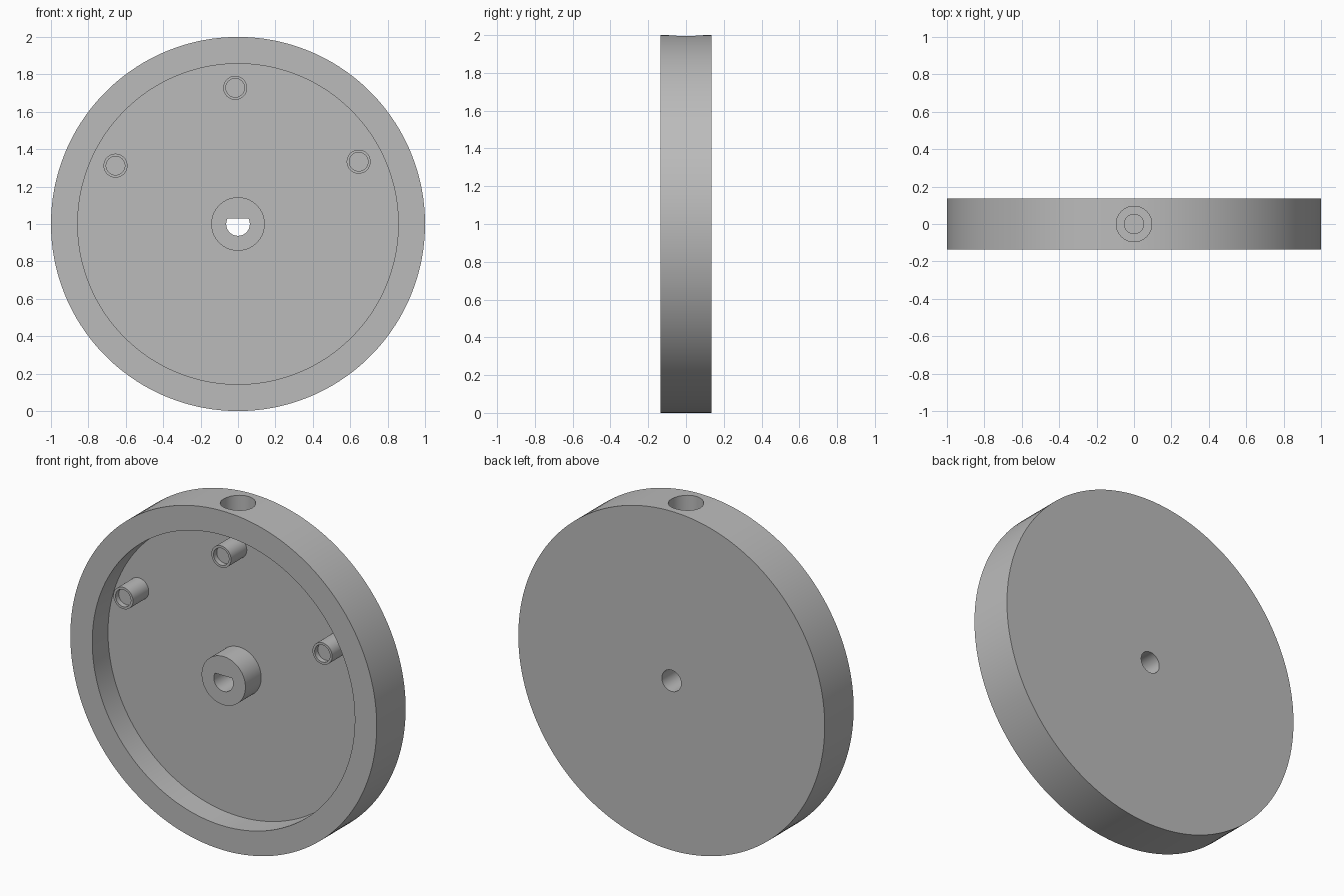
import bpy
import bmesh
from math import cos, sin, tau, radians

if "Cube" in bpy.data.objects:
    bpy.data.objects.remove(bpy.data.objects["Cube"], do_unlink=True)

FRONT, FLOOR, BACK = -0.135, 0.012, 0.135
CENTRE = 1.0

grey = bpy.data.materials.new("plain grey")
grey.use_nodes = True
grey.diffuse_color = (0.5, 0.5, 0.5, 1)
grey.node_tree.nodes["Principled BSDF"].inputs["Base Color"].default_value = (0.5, 0.5, 0.5, 1)


def cylinder(name, radius, start, end, x=0, z=CENTRE, segments=64, upright=False, flat=None):
    """Cylinder along y (or z when upright); flat cuts the top of its section."""
    bm = bmesh.new()
    rings = []
    for level in (start, end):
        ring = []
        for i in range(segments):
            a = tau * (i + 0.5) / segments
            u, v = radius * cos(a), radius * sin(a)
            if flat is not None:
                v = min(v, flat)
            ring.append(bm.verts.new((u, v, level) if upright else (x + u, level, z + v)))
        rings.append(ring)
    for ring in rings:
        bm.faces.new(ring)
    for i in range(segments):
        j = (i + 1) % segments
        bm.faces.new((rings[0][i], rings[0][j], rings[1][j], rings[1][i]))
    bmesh.ops.recalc_face_normals(bm, faces=bm.faces)
    mesh = bpy.data.meshes.new(name)
    bm.to_mesh(mesh)
    bm.free()
    mesh.materials.append(grey)
    obj = bpy.data.objects.new(name, mesh)
    bpy.context.collection.objects.link(obj)
    return obj


def activate(obj):
    bpy.ops.object.select_all(action="DESELECT")
    obj.select_set(True)
    bpy.context.view_layer.objects.active = obj


def cut(obj, cutter):
    activate(obj)
    mod = obj.modifiers.new("cut", "BOOLEAN")
    mod.operation = "DIFFERENCE"
    mod.solver = "EXACT"
    mod.object = cutter
    bpy.ops.object.modifier_apply(modifier=mod.name)
    bpy.data.objects.remove(cutter, do_unlink=True)


# Shallow round dish with a bore through its back
dish = cylinder("dish", 1.0, FRONT, BACK, segments=160)
cut(dish, cylinder("recess_cutter", 0.857, FRONT - 0.1, FLOOR, segments=160))
cut(dish, cylinder("bore_cutter", 0.063, FLOOR - 0.1, BACK + 0.1))

# Stepped blind hole in the top of the rim
cut(dish, cylinder("rim_hole_cutter", 0.095, 1.91, 2.1, upright=True))
cut(dish, cylinder("rim_step_cutter", 0.052, 1.88, 1.95, upright=True))

# Central hub with a D-shaped shaft hole
hub = cylinder("hub", 0.143, FRONT, FLOOR)
cut(hub, cylinder("shaft_cutter", 0.063, FRONT - 0.1, FLOOR + 0.1, flat=0.03))

# Three hollow posts on the dish floor
posts = []
for name, x, z in (("right_post", -0.655, 1.312),
                   ("top_post", -0.015, 1.728),
                   ("left_post", 0.645, 1.333)):
    post = cylinder(name, 0.064, FRONT, FLOOR + 0.01, x, z, 48)
    cut(post, cylinder("post_cutter", 0.05, FRONT - 0.1, FRONT + 0.03, x, z, 48))
    posts.append(post)

for obj in [dish, hub] + posts:
    activate(obj)
    bpy.ops.object.shade_smooth_by_angle(angle=radians(30))
